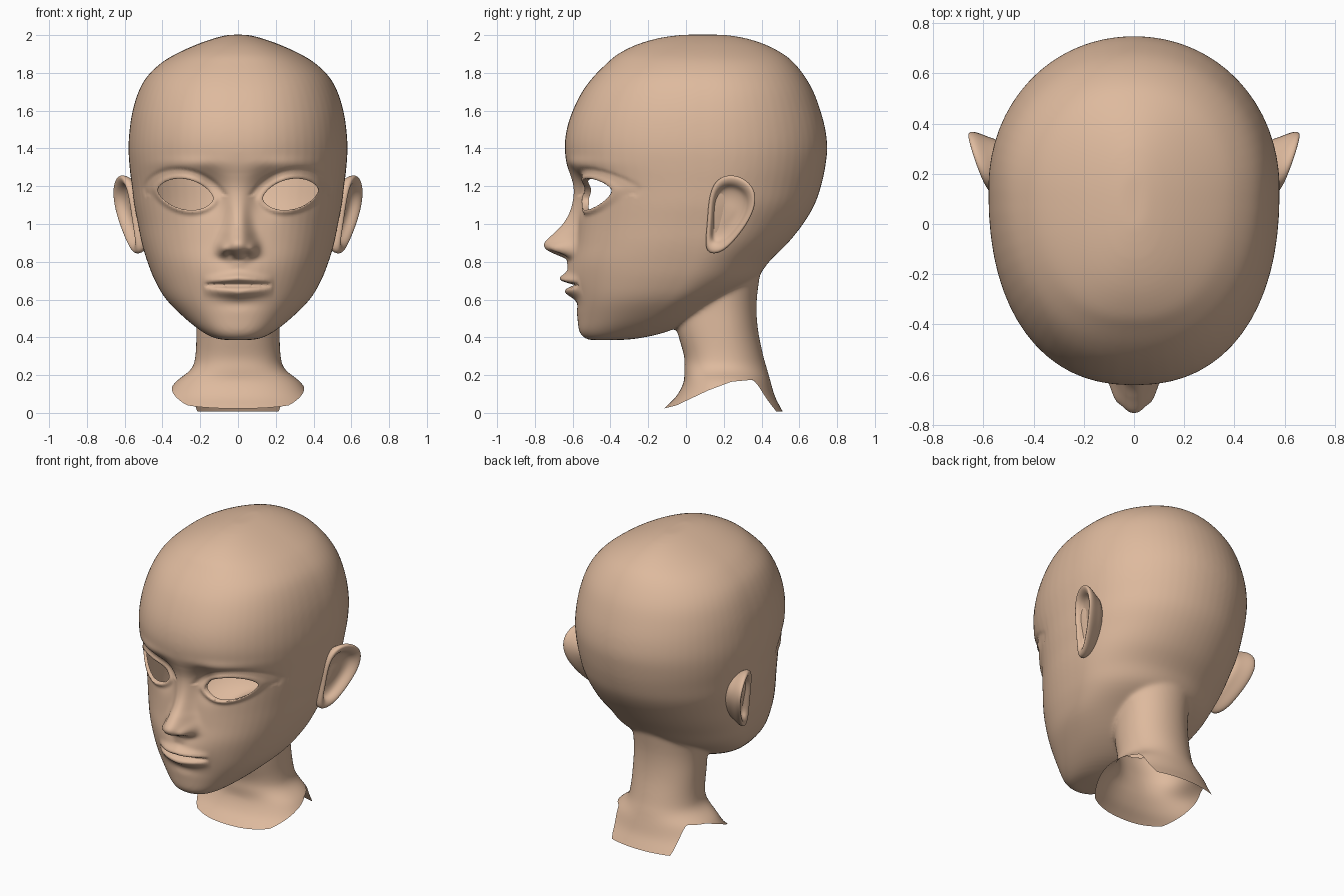
import bpy, bmesh
from math import sin, cos, pi, exp, copysign
from mathutils import Vector

cube = bpy.data.objects.get("Cube")
if cube:
    bpy.data.objects.remove(cube)

skin = bpy.data.materials.new("skin")
skin.use_nodes = True
skin.diffuse_color = (0.73, 0.49, 0.34, 1)
skin.node_tree.nodes["Principled BSDF"].inputs["Base Color"].default_value = skin.diffuse_color


def spline(rows, steps):
    """Catmull-Rom curve through rows of any width."""
    out = []
    for i in range(len(rows) - 1):
        quad = [rows[max(0, min(len(rows) - 1, i + k))] for k in (-1, 0, 1, 2)]
        for s in range(steps):
            t = s / steps
            out.append([b + t / 2 * (c - a + t * (2*a - 5*b + 4*c - d + t * (3*(b - c) + d - a)))
                        for a, b, c, d in zip(*quad)])
    return out + [list(rows[-1])]


def lookup(rows, key):
    """Linear table lookup on an ascending first column."""
    if key <= rows[0][0]:
        return rows[0][1:]
    for a, b in zip(rows, rows[1:]):
        if key <= b[0]:
            t = (key - a[0]) / (b[0] - a[0])
            return [p + t * (q - p) for p, q in zip(a[1:], b[1:])]
    return rows[-1][1:]


def bridge(bm, rings):
    """Skin a stack of rings and cap both ends."""
    loops = [[bm.verts.new(p) for p in ring] for ring in rings]
    n = len(loops[0])
    for a, b in zip(loops, loops[1:]):
        for i in range(n):
            bm.faces.new((a[i], a[(i+1) % n], b[(i+1) % n], b[i]))
    bm.faces.new(loops[0][::-1])
    bm.faces.new(loops[-1])


def section(z, front, back, width, mid, n=64):
    """Horizontal egg: squarer at the front, rounder at the back."""
    ring = []
    for i in range(n):
        c, s = cos(2*pi*i/n), sin(2*pi*i/n)
        power = 2/2.3 if s < 0 else 2/2.05
        depth = mid - front if s < 0 else back - mid
        ring.append((width * copysign(abs(c)**power, c),
                     mid + depth * copysign(abs(s)**power, s), z))
    return ring


def finish(name, bm):
    mesh = bpy.data.meshes.new(name)
    bm.to_mesh(mesh)
    bm.free()
    obj = bpy.data.objects.new(name, mesh)
    bpy.context.collection.objects.link(obj)
    mesh.materials.append(skin)
    return obj


def bump(x, z, cx, cz, sx, sz):
    return exp(-((x - cx) / sx)**2 - ((z - cz) / sz)**2)


# Skull and jaw: height, front, back, half width, widest depth
HEAD = [(.385, -.50, -.36, .05, -.43), (.395, -.535, -.25, .12, -.4), (.43, -.565, -.1, .19, -.32),
        (.5, -.575, .05, .28, -.2), (.6, -.585, .2, .38, -.08), (.7, -.595, .36, .44, 0),
        (.8, -.6, .44, .48, .05), (.9, -.585, .54, .51, .08), (1, -.575, .62, .53, .1),
        (1.1, -.575, .68, .55, .12), (1.2, -.59, .715, .562, .13), (1.3, -.627, .737, .574, .14),
        (1.4, -.642, .748, .58, .14), (1.5, -.632, .738, .574, .14), (1.6, -.6, .712, .558, .14),
        (1.7, -.55, .675, .527, .14), (1.78, -.49, .63, .482, .13), (1.85, -.42, .575, .41, .13),
        (1.9, -.36, .515, .33, .12), (1.95, -.26, .42, .22, .11), (1.985, -.14, .31, .12, .1),
        (2.002, -.02, .2, .05, .1)]
# Neck flaring into the shoulders
NECK = [(-.08, -.22, .56, .55, .2), (.03, -.11, .5, .44, .2), (.09, -.05, .47, .385, .2),
        (.165, -.012, .448, .33, .2), (.23, -.01, .43, .25, .2), (.3, -.01, .41, .226, .2),
        (.45, -.05, .38, .22, .19), (.6, -.06, .375, .22, .18), (.8, -.05, .4, .24, .18),
        (.95, 0, .4, .24, .18)]
bm = bmesh.new()
for rows in (HEAD, NECK):
    bridge(bm, [section(*r) for r in spline(rows, 4)])
head = finish("head", bm)
fuse = head.modifiers.new("fuse", "REMESH")
fuse.mode = "VOXEL"
fuse.voxel_size = .0105
soften = head.modifiers.new("soften", "SMOOTH")
soften.factor = .5
soften.iterations = 18
bpy.context.view_layer.objects.active = head
head.select_set(True)
for m in ("fuse", "soften"):
    bpy.ops.object.modifier_apply(modifier=m)

# Nose: height, projection, half width
NOSE = spline([(.76, 0, .05), (.79, .012, .05), (.815, .03, .075), (.84, .095, .085), (.865, .148, .085),
               (.9, .165, .08), (.95, .122, .07), (1, .077, .06), (1.07, .04, .055),
               (1.17, .012, .06), (1.27, 0, .07)], 5)


def eye_field(p):
    """Negative inside the almond eye openings."""
    if p.y > -.2:
        return 1
    u = (abs(p.x) - .278) / .147
    v = (p.z - 1.157 - .022 * u) / .081
    return u * u + abs(v)**1.6 - 1


def relief(p):
    """Forward relief of the face."""
    x, z = abs(p.x), p.z
    amount, width = lookup(NOSE, z)
    d = amount * exp(-(x / width)**2.6)
    d += .04 * bump(x, z, .078, .872, .026, .03)
    d -= .03 * bump(x, z, .042, .838, .022, .014)
    # eye sockets, lids and brows
    d -= .045 * bump(x, z, .15, 1.17, .075, .1)
    d -= .02 * bump(x, z, .29, 1.2, .15, .1)
    d += .012 * bump(x, z, .26, 1.32, .17, .035)
    if 1 < z < 1.4:
        f = eye_field(p)
        d += .02 * exp(-((f - .1) / .35)**2)
        if z > 1.15:
            d -= .008 * exp(-((f - 1.1) / .3)**2)
    # muzzle, lips and mouth line
    d += .034 * bump(x, z, 0, .72, .15, .085)
    taper = max(0, 1 - (x / .19)**2)
    d += taper * .04 * exp(-((z - .712 + .1 * x) / .025)**2)
    d += taper * .038 * exp(-((z - .638 - .08 * x) / .029)**2)
    d -= max(0, 1 - (x / .18)**4) * .042 * exp(-((z - .677) / .011)**2)
    d -= .008 * bump(x, z, 0, .575, .1, .03)
    return d


NECK_EDGE = [(-.12, .022), (-.05, .04), (.12, .12), (.24, .165), (.35, .175)]


def neck_field(p):
    """Negative below the stepped neck opening."""
    edge = lookup(NECK_EDGE, p.y)[0]
    if p.y > .3:
        flap = max(0, min(1, (.25 - abs(p.x)) / .03))
        edge += flap * (.008 - edge)
    return p.z - edge


def cut(bm, field):
    """Trim the mesh exactly along the zero line of a field."""
    value = {v: field(v.co) for v in bm.verts}
    fresh = []
    for e in list(bm.edges):
        a, b = e.verts
        fa, fb = value[a], value[b]
        if fa * fb < 0:
            fresh.append(bmesh.utils.edge_split(e, a, fa / (fa - fb))[1])
    bmesh.ops.connect_verts(bm, verts=fresh)
    new = set(fresh)
    doomed = [f for f in bm.faces
              if sum(value[v] for v in f.verts if v not in new) < 0]
    bmesh.ops.delete(bm, geom=doomed, context="FACES")


bm = bmesh.new()
bm.from_mesh(head.data)
for v in bm.verts:
    if v.co.y < -.2 and .5 < v.co.z < 1.5:
        v.co.y -= relief(v.co)
cut(bm, neck_field)
cut(bm, eye_field)
# Lid thickness behind each eye opening
rims = [e for e in bm.edges if e.is_boundary and e.verts[0].co.y < -.2]
lid = bmesh.ops.extrude_edge_only(bm, edges=rims)["geom"]
for v in lid:
    if isinstance(v, bmesh.types.BMVert):
        v.co.y += .03
bm.to_mesh(head.data)
bm.free()
bpy.ops.object.shade_smooth()

# Ears: outline in depth and height, then rings from root over the rim into the bowl
OUTLINE = [(.1, .88), (.13, .84), (.2, .855), (.27, .93), (.335, 1.02), (.37, 1.11), (.36, 1.19),
           (.3, 1.245), (.22, 1.262), (.15, 1.225), (.12, 1.13), (.115, 1)]
RINGS = [(.7, -.13), (.84, -.07), (.97, -.035), (1.03, -.01), (1, .012), (.88, .012),
         (.76, -.004), (.68, -.035), (.4, -.045), (.15, -.04)]
center = Vector((.225, 1.06))
bm = bmesh.new()
rings = []
for scale, out in RINGS:
    ring = []
    for point in OUTLINE:
        y, z = center + (Vector(point) - center) * scale
        ring.append((.527 + .36 * (y - .12) + .12 * (z - .85) + out, y, z))
    rings.append(ring)
bridge(bm, rings)
bmesh.ops.recalc_face_normals(bm, faces=bm.faces)
ears = finish("ears", bm)
ears.modifiers.new("both_sides", "MIRROR").use_clip = False
ears.modifiers.new("round", "SUBSURF").levels = 2
ears.modifiers["round"].render_levels = 2
for f in ears.data.polygons:
    f.use_smooth = True
